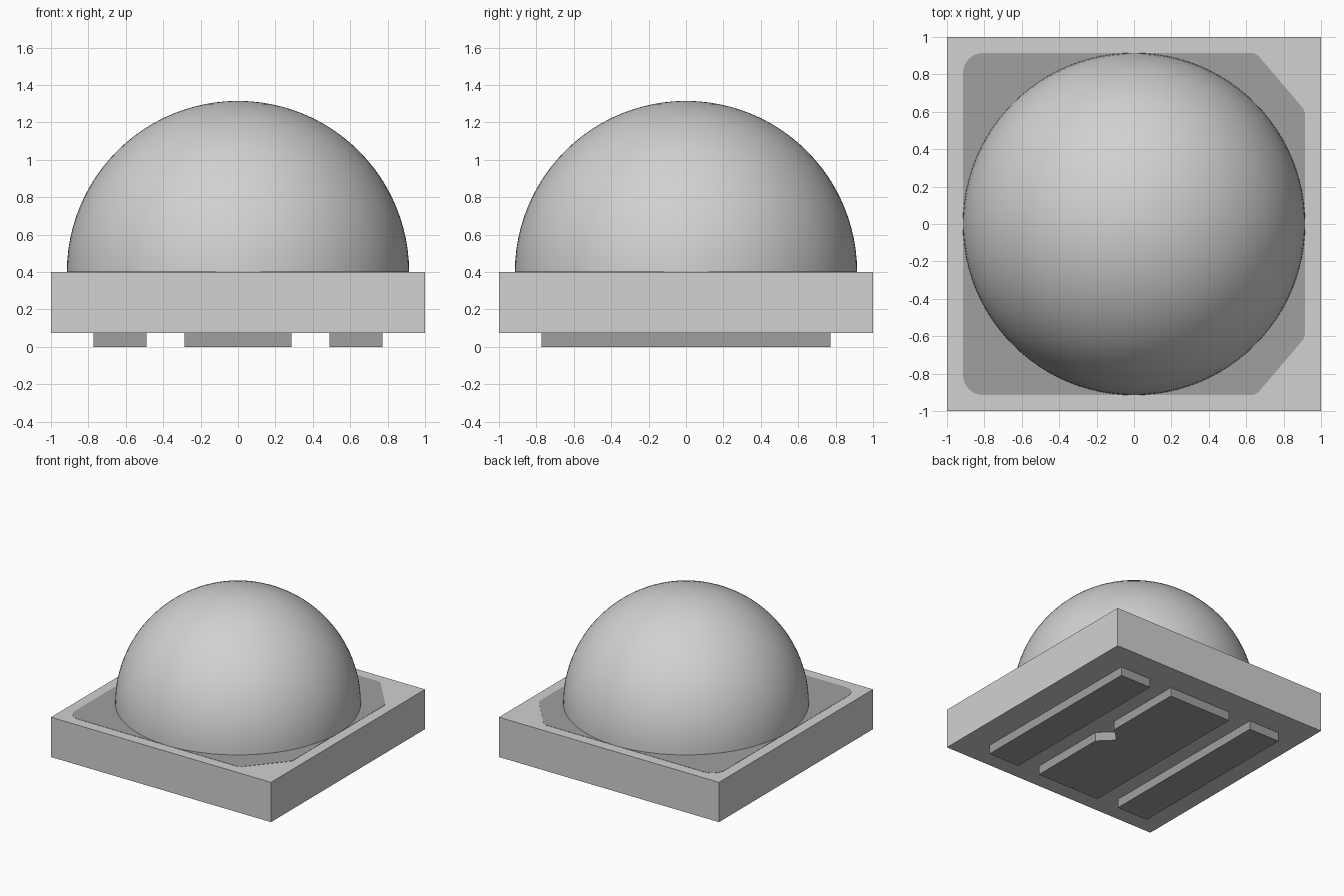
import bpy, bmesh, math

cube = bpy.data.objects.get("Cube")
if cube:
    bpy.data.objects.remove(cube, do_unlink=True)

BASE_Z, TOP_Z, RADIUS = 0.073, 0.4, 0.915


def material(name, value):
    m = bpy.data.materials.new(name)
    m.use_nodes = True
    colour = (value, value, value, 1)
    m.diffuse_color = colour
    m.node_tree.nodes["Principled BSDF"].inputs["Base Color"].default_value = colour
    return m


light_grey = material("light_grey", 0.64)
mid_grey = material("mid_grey", 0.35)


def finish(name, bm, mat):
    bmesh.ops.recalc_face_normals(bm, faces=bm.faces)
    mesh = bpy.data.meshes.new(name)
    bm.to_mesh(mesh)
    bm.free()
    mesh.materials.append(mat)
    obj = bpy.data.objects.new(name, mesh)
    bpy.context.collection.objects.link(obj)
    return obj


def prism(name, outline, z0, z1, mat):
    """Extrude a flat outline from z0 up to z1."""
    bm = bmesh.new()
    face = bm.faces.new([bm.verts.new((x, y, z0)) for x, y in outline])
    up = bmesh.ops.extrude_face_region(bm, geom=[face])["geom"]
    bmesh.ops.translate(bm, vec=(0, 0, z1 - z0),
                        verts=[v for v in up if isinstance(v, bmesh.types.BMVert)])
    return finish(name, bm, mat)


def rectangle(x0, x1, half_y):
    return [(x0, -half_y), (x1, -half_y), (x1, half_y), (x0, half_y)]


# Square body
prism("body", rectangle(-1, 1, 1), BASE_Z, TOP_Z, light_grey)

# Thin top plate: chamfered on +x, rounded on -x, symmetric in y
corner = 0.11
half = [(RADIUS, 0.59), (0.907, 0.615), (0.665, 0.9), (0.64, RADIUS)]
for i in range(9):
    a = math.pi / 2 * (1 + i / 8)
    half.append((corner - RADIUS + corner * math.cos(a),
                 RADIUS - corner + corner * math.sin(a)))
plate = half + [(x, -y) for x, y in reversed(half)]
prism("top_plate", plate, TOP_Z - 0.004, TOP_Z + 0.002, mid_grey)

# Hemispherical lens
bm = bmesh.new()
bmesh.ops.create_uvsphere(bm, u_segments=96, v_segments=48, radius=RADIUS)
bmesh.ops.bisect_plane(bm, geom=bm.verts[:] + bm.edges[:] + bm.faces[:], dist=1e-5,
                       plane_co=(0, 0, 0), plane_no=(0, 0, -1), clear_outer=True)
bmesh.ops.translate(bm, verts=bm.verts, vec=(0, 0, TOP_Z))
dome = finish("lens_dome", bm, light_grey)
dome.data.shade_smooth()

# Contact pads underneath; the middle one has a V notch on its +x side
PAD_Y = 0.773
for name, x0 in (("right_pad", -0.773), ("left_pad", 0.49)):
    prism(name, rectangle(x0, x0 + 0.283, PAD_Y), 0, BASE_Z, mid_grey)
middle = rectangle(-0.287, 0.287, PAD_Y)
middle[2:2] = [(0.287, -0.11), (0.175, 0), (0.287, 0.11)]
prism("middle_pad", middle, 0, BASE_Z, mid_grey)
